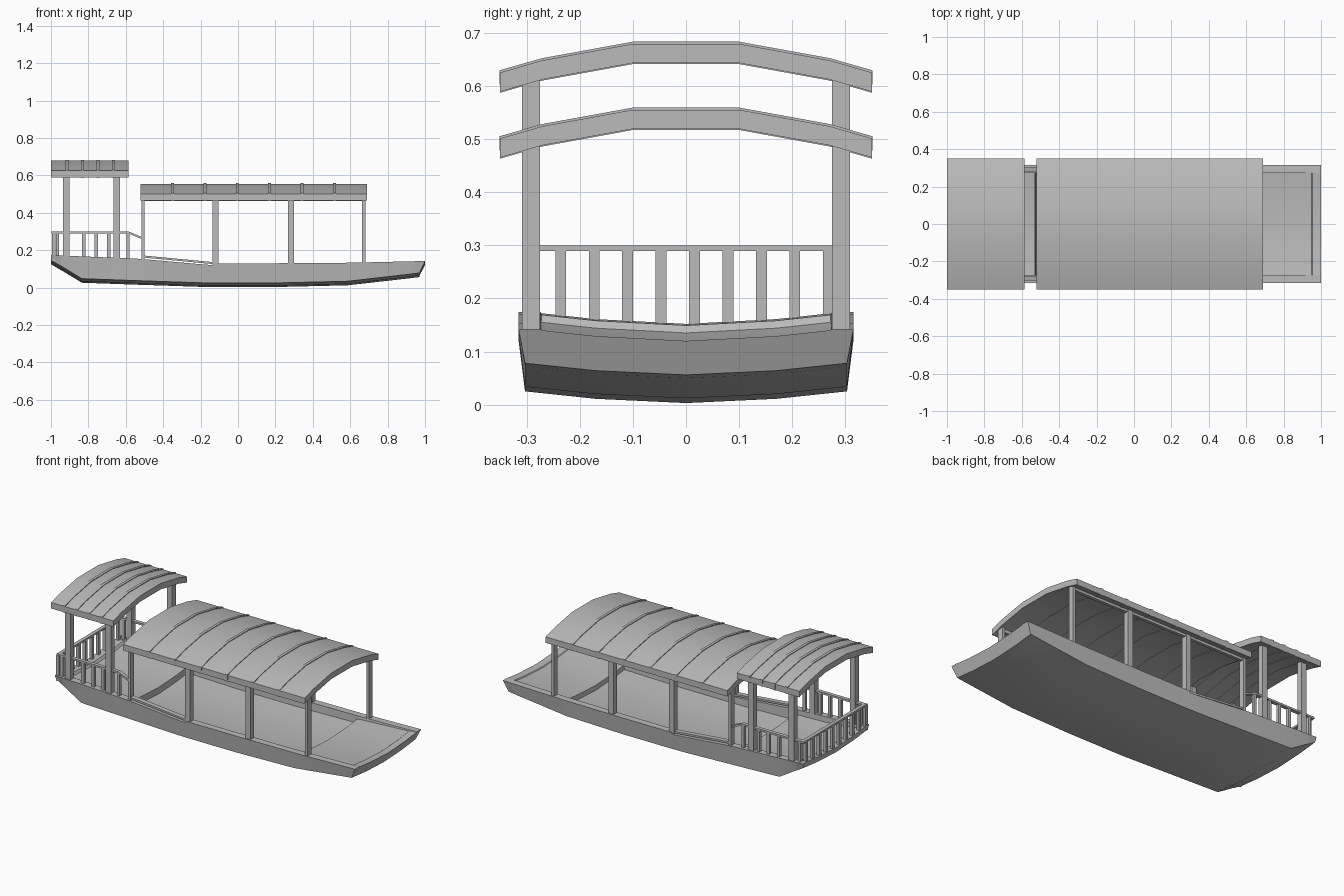
import bpy, bmesh, math
from mathutils import Vector

cube = bpy.data.objects.get("Cube")
if cube:
    bpy.data.objects.remove(cube, do_unlink=True)

GREY = (0.5, 0.5, 0.5, 1)
mat = bpy.data.materials.new("plain grey")
mat.use_nodes = True
mat.diffuse_color = GREY
mat.node_tree.nodes["Principled BSDF"].inputs["Base Color"].default_value = GREY


def finish(bm, name, smooth=False):
    bmesh.ops.recalc_face_normals(bm, faces=bm.faces)
    mesh = bpy.data.meshes.new(name)
    bm.to_mesh(mesh)
    bm.free()
    mesh.materials.append(mat)
    ob = bpy.data.objects.new(name, mesh)
    bpy.context.collection.objects.link(ob)
    if smooth:
        bpy.ops.object.select_all(action='DESELECT')
        ob.select_set(True)
        bpy.context.view_layer.objects.active = ob
        bpy.ops.object.shade_smooth_by_angle(angle=math.radians(30))
    return ob


def loft(name, loops, smooth=True):
    """Closed solid through a row of matching closed loops."""
    bm = bmesh.new()
    rows = [[bm.verts.new(p) for p in loop] for loop in loops]
    n = len(rows[0])
    for a, b in zip(rows, rows[1:]):
        for i in range(n):
            j = (i + 1) % n
            bm.faces.new((a[i], a[j], b[j], b[i]))
    bm.faces.new(rows[0])
    bm.faces.new(rows[-1])
    return finish(bm, name, smooth)


def box(name, x0, x1, y0, y1, z0, z1):
    loops = [[(x, y0, z0), (x, y1, z0), (x, y1, z1), (x, y0, z1)] for x in (x0, x1)]
    return loft(name, loops, False)


def sloped_bar(name, a, b, y, wide, tall):
    """Bar running fore and aft between two (x, z) points, given at its top."""
    loops = [[(x, y - wide / 2, z - tall), (x, y + wide / 2, z - tall),
              (x, y + wide / 2, z), (x, y - wide / 2, z)] for x, z in (a, b)]
    return loft(name, loops, False)


# Hull: x at rim, x at bottom, keel height, rim height, deck height at centre
stations = [
    (-1.0, -1.0, .125, .174, .152), (-.955, -.95, .095, .171, .149),
    (-.945, -.94, .09, .171, .135), (-.835, -.835, .026, .167, .115),
    (-.53, -.53, .015, .154, .105), (-.525, -.525, .015, .154, .07),
    (-.2, -.2, .004, .125, .062), (-.13, -.13, .003, .12, .062),
    (-.12, -.12, .003, .13, .062), (.2, .2, .003, .13, .062),
    (.6, .58, .012, .133, .07), (.605, .585, .012, .133, .096),
    (.95, .92, .05, .141, .114), (.955, .925, .051, .141, .118),
    (1.0, .97, .056, .142, .12),
]
BOTTOM = [(-.303, .022), (-.17, .008), (0, 0), (.17, .008), (.303, .022)]
DECK = [(.272, .02), (.17, .009), (0, 0), (-.17, .009), (-.272, .02)]
hull_loops = []
for xt, xb, keel, rim, deck in stations:
    loop = [(xb, y, keel + d) for y, d in BOTTOM]
    loop += [(xt, .315, rim), (xt, .274, rim)]
    loop += [(xt, y, deck + d) for y, d in DECK]
    loop += [(xt, -.274, rim), (xt, -.315, rim)]
    hull_loops.append(loop)
loft("hull", hull_loops)

# Arched roofs with raised battens
ARCH = [(-.35, -.054), (-.27, -.031), (-.1, 0), (.1, 0), (.27, -.031), (.35, -.054)]


def arch_loop(x, top, lift=0, thick=.036):
    upper = [(x, y * (1 + lift), top + z + lift) for y, z in ARCH]
    lower = [(x, y, top + z - thick) for y, z in reversed(ARCH)]
    return upper + lower


def roof(name, x0, x1, top, battens):
    loft(name, [arch_loop(x0, top), arch_loop(x1, top)])
    for x in battens:
        loft(name + "_batten", [arch_loop(x - .008, top, .004, .038),
                                arch_loop(x + .008, top, .004, .038)])


roof("cabin_roof", -.52, .69, .555, [-.35 + .173 * i for i in range(6)])
roof("stern_roof", -1.0, -.585, .679, [-.915 + .083 * i for i in range(4)])


def rim_height(x):
    for a, b in zip(stations, stations[1:]):
        if a[0] <= x <= b[0]:
            return a[3] + (b[3] - a[3]) * (x - a[0]) / (b[0] - a[0])
    return stations[-1][3]


# Posts, beams and rails on both sides
for s, side in ((1, "left"), (-1, "right")):
    y0, y1 = sorted((s * .275, s * .309))
    for x, half in ((-.508, .009), (-.12, .017), (.283, .017), (.672, .009)):
        box(side + "_cabin_post", x - half, x + half, y0, y1, rim_height(x) - .02, .495)
    for x in (-.918, -.648):
        box(side + "_stern_post", x - .017, x + .017, y0, y1, rim_height(x) - .01, .618)
    box(side + "_cabin_beam", -.51, .67, y0 + .008, y1 - .008, .464, .485)
    sloped_bar(side + "_cabin_sill", (-.51, .172), (-.13, .136), s * .292, .03, .011)
    sloped_bar(side + "_hand_rail", (-.995, .3), (-.585, .3), s * .292, .022, .011)
    sloped_bar(side + "_rail_end", (-.585, .3), (-.508, .268), s * .292, .022, .011)
    for x in (-.965, -.825, -.757, -.692, -.588):
        box(side + "_baluster", x - .009, x + .009, s * .292 - .009, s * .292 + .009,
            rim_height(x) - .01, .292)

# Railing across the stern
box("stern_hand_rail", -.997, -.975, -.303, .303, .289, .3)
for i in range(10):
    y = -.307 + .063 * i + .008
    box("stern_baluster", -.995, -.977, y - .01, y + .01, .14, .292)
